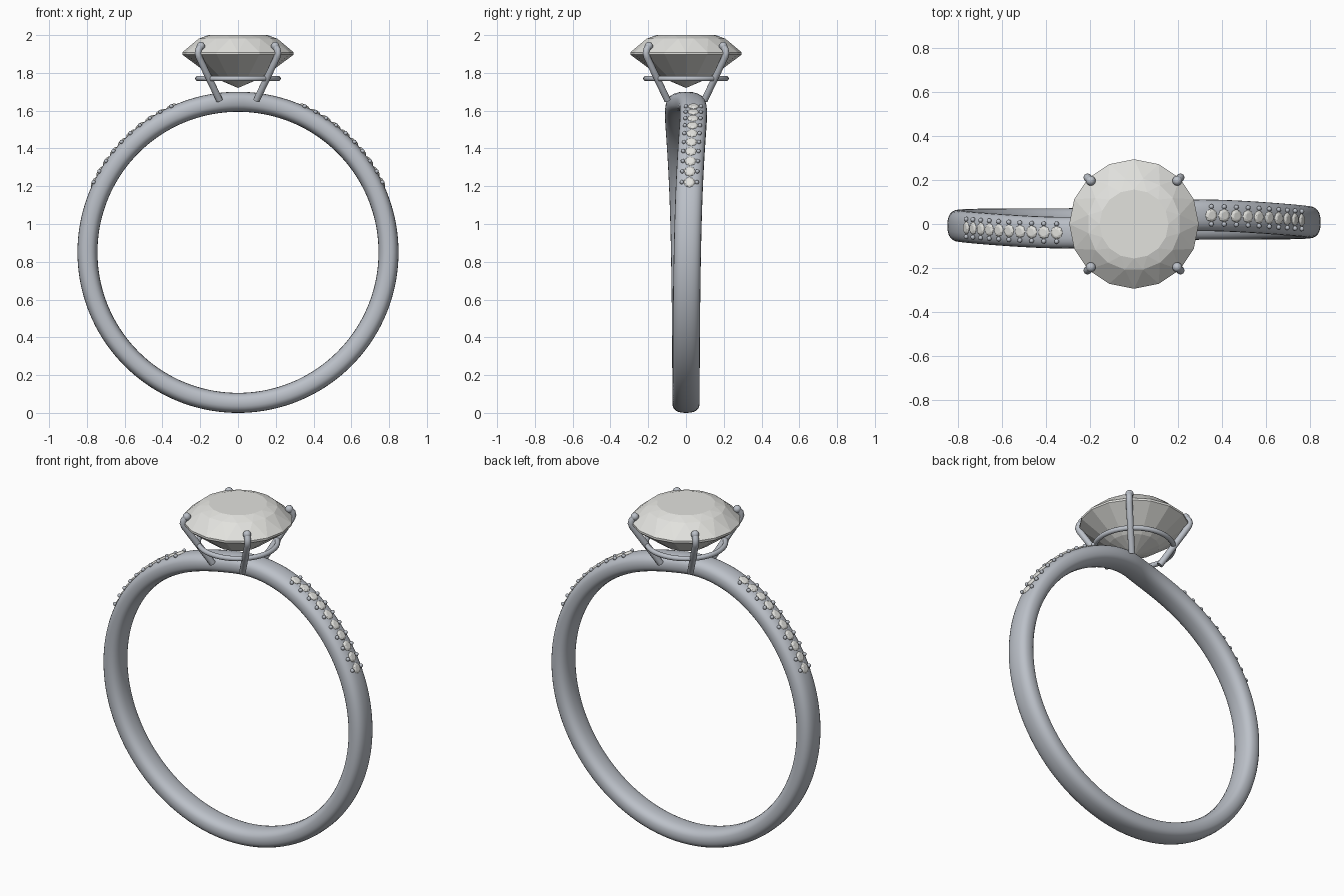
import bpy, bmesh, math
from mathutils import Vector, Matrix

if "Cube" in bpy.data.objects:
    bpy.data.objects.remove(bpy.data.objects["Cube"])

def mat(name, col):
    m = bpy.data.materials.new(name)
    m.diffuse_color = (*col, 1)
    m.use_nodes = True
    m.node_tree.nodes["Principled BSDF"].inputs["Base Color"].default_value = m.diffuse_color
    return m

METAL = mat("white metal", (0.50, 0.53, 0.58))
GEM = mat("clear gem", (0.76, 0.76, 0.73))
CZ, RC = 0.85, 0.797          # band centre height and mid radius

def finish(bm, name, material, smooth):
    bmesh.ops.recalc_face_normals(bm, faces=bm.faces)
    me = bpy.data.meshes.new(name)
    bm.to_mesh(me)
    bm.free()
    me.materials.append(material)
    for p in me.polygons:
        p.use_smooth = smooth
    ob = bpy.data.objects.new(name, me)
    bpy.context.collection.objects.link(ob)
    return ob

def sway(t):
    """Sideways S-bend of the band; t is the angle from the top."""
    u = t / math.radians(27)
    return 0.046 * u * math.exp(1 - abs(u)) * (1 - abs(t) / math.pi)

def on_band(t, r, dy=0):
    return Vector((r * math.sin(t), sway(t) + dy, CZ + r * math.cos(t)))

def bridge(bm, a, b):
    n = len(a)
    for i in range(n):
        bm.faces.new((a[i], a[(i + 1) % n], b[(i + 1) % n], b[i]))

# Band: softened oval section swept round the finger
bm = bmesh.new()
N, M = 144, 24
rings = []
for i in range(N):
    t = -math.pi + 2 * math.pi * i / N
    ring = []
    for j in range(M):
        a = 2 * math.pi * j / M
        c, s = math.cos(a), math.sin(a)
        dr = 0.053 * math.copysign(abs(c) ** 0.8, c)
        dy = 0.072 * math.copysign(abs(s) ** 0.8, s)
        ring.append(bm.verts.new(on_band(t, RC + dr, dy)))
    rings.append(ring)
for i in range(N):
    bridge(bm, rings[i], rings[(i + 1) % N])
finish(bm, "band", METAL, True)

def add_gem(bm, mtx, n, r, table, mid, kink, depth):
    """Round brilliant: table, staggered crown ring, girdle, pavilion, point."""
    def ring(rad, z, off=0):
        return [bm.verts.new(mtx @ Vector((rad * math.cos(2 * math.pi * (i + off) / n),
                                           rad * math.sin(2 * math.pi * (i + off) / n), z)))
                for i in range(n)]
    top, cro = ring(*table), ring(*mid, 0.5)
    gu, gl = ring(r, 0.006 * r / 0.295), ring(r, -0.006 * r / 0.295)
    pav = ring(*kink)
    tip = bm.verts.new(mtx @ Vector((0, 0, -depth)))
    bm.faces.new(top)
    for i in range(n):
        k = (i + 1) % n
        bm.faces.new((top[i], cro[i], top[k]))
        bm.faces.new((top[k], cro[i], cro[k]))
        bm.faces.new((cro[i], gu[i], gu[k]))
        bm.faces.new((cro[i], gu[k], cro[k]))
        bm.faces.new((pav[i], tip, pav[k]))
    bridge(bm, gu, gl)
    bridge(bm, gl, pav)

# Centre stone
bm = bmesh.new()
add_gem(bm, Matrix.Translation((0, 0, 1.903)), 16, 0.295,
        (0.157, 0.097), (0.212, 0.078), (0.135, -0.125), 0.183)
finish(bm, "centre_stone", GEM, False)

# Small stones and their grip beads along both shoulders
gems, beads = bmesh.new(), bmesh.new()
for side in (-1, 1):
    for i in range(10):
        t = side * math.radians(24.5 + 4.4 * i)
        m = Matrix.Translation(on_band(t, 0.849)) @ Matrix.Rotation(t, 4, 'Y')
        add_gem(gems, m, 8, 0.030, (0.017, 0.009), (0.023, 0.007), (0.014, -0.013), 0.02)
        for dy in (-0.040, 0.040):
            bmesh.ops.create_uvsphere(beads, u_segments=12, v_segments=8, radius=0.011,
                                      matrix=Matrix.Translation(on_band(t, 0.85, dy)))
finish(gems, "shoulder_stones", GEM, False)
finish(beads, "shoulder_beads", METAL, True)

def tube(name, pts, r, cyclic=False):
    cu = bpy.data.curves.new(name, 'CURVE')
    cu.dimensions = '3D'
    cu.bevel_depth, cu.bevel_resolution, cu.use_fill_caps = r, 4, True
    sp = cu.splines.new('POLY')
    sp.points.add(len(pts) - 1)
    for p, co in zip(sp.points, pts):
        p.co = (*co, 1)
        p.radius = 1
    sp.use_cyclic_u = cyclic
    sp.use_smooth = True
    cu.materials.append(METAL)
    ob = bpy.data.objects.new(name, cu)
    bpy.context.collection.objects.link(ob)

# Four claws with rounded tips
tips = bmesh.new()
for sx in (-1, 1):
    for sy in (-1, 1):
        path = [(0.098, 1.655), (0.155, 1.775), (0.207, 1.885), (0.212, 1.905), (0.209, 1.922), (0.197, 1.942)]
        tube("claw", [(sx * d, sy * d, z) for d, z in path], 0.018)
        bmesh.ops.create_uvsphere(tips, u_segments=16, v_segments=10, radius=0.022,
                                  matrix=Matrix.Translation((sx * 0.197, sy * 0.197, 1.942)))
finish(tips, "claw_tips", METAL, True)

# Gallery rail under the stone
tube("gallery_rail", [(0.213 * math.cos(a * math.pi / 32), 0.213 * math.sin(a * math.pi / 32), 1.77)
                      for a in range(64)], 0.014, True)
